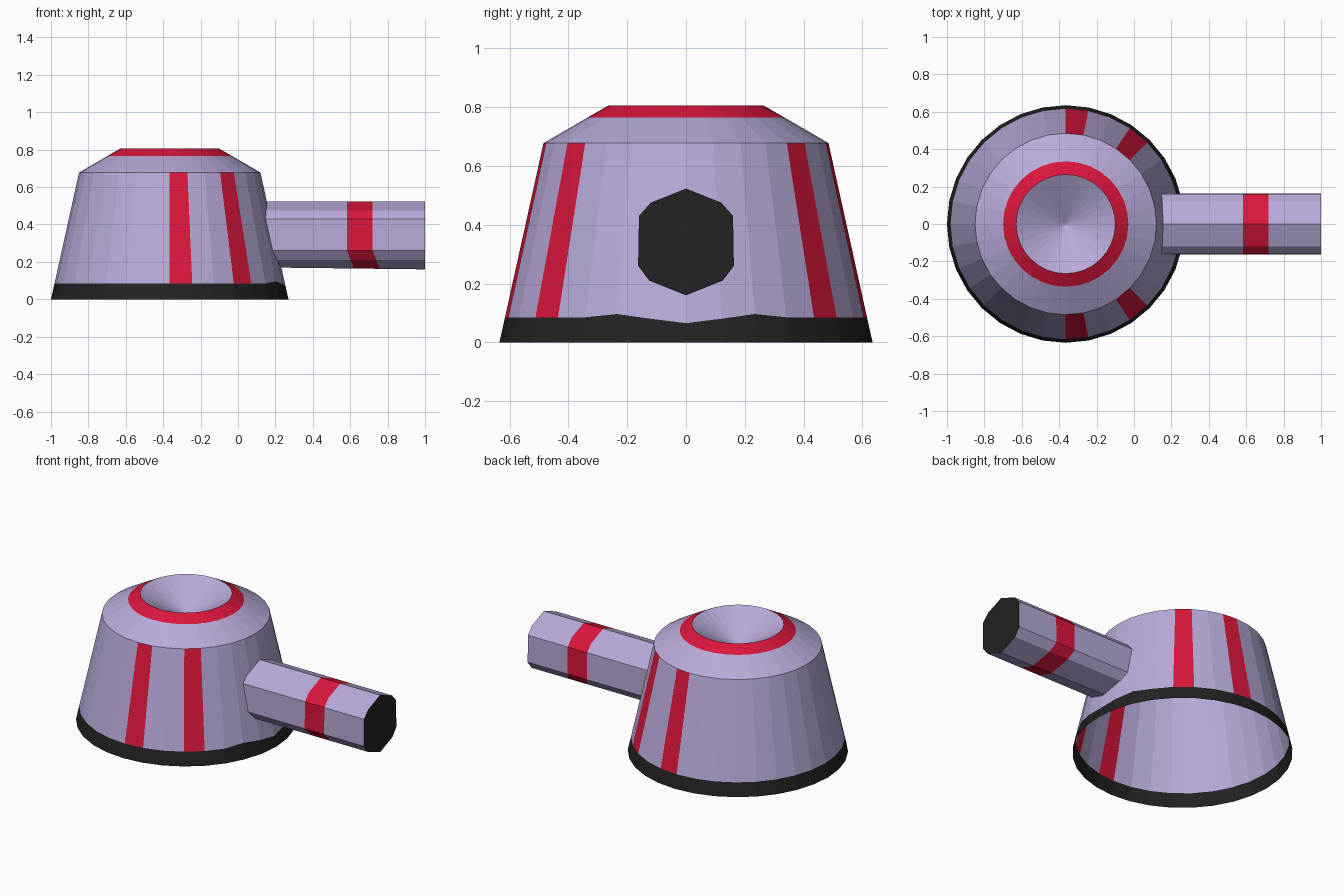
import bpy, bmesh, math
from mathutils import Vector

if "Cube" in bpy.data.objects:
    bpy.data.objects.remove(bpy.data.objects["Cube"])

SEG = 32
CX = -0.365


def material(name, rgb):
    m = bpy.data.materials.new(name)
    m.diffuse_color = (*rgb, 1)
    m.use_nodes = True
    m.node_tree.nodes["Principled BSDF"].inputs["Base Color"].default_value = m.diffuse_color
    return m


LILAC = material("lilac", (0.48, 0.40, 0.69))
RED = material("red", (0.71, 0.008, 0.045))
BLACK = material("black", (0.016, 0.016, 0.016))


def finish(bm, name, mats):
    bmesh.ops.remove_doubles(bm, verts=bm.verts, dist=1e-5)
    me = bpy.data.meshes.new(name)
    bm.to_mesh(me)
    bm.free()
    for m in mats:
        me.materials.append(m)
    ob = bpy.data.objects.new(name, me)
    bpy.context.collection.objects.link(ob)
    return ob


def bridge(bm, rings, mat=lambda level, i: 0):
    for k, (a, b) in enumerate(zip(rings, rings[1:])):
        n = len(a)
        for i in range(n):
            j = (i + 1) % n
            corners = [v for v in (a[i], a[j], b[j], b[i])]
            f = bm.faces.new(corners)
            f.material_index = mat(k, i)


# wavy seam between base trim and wall, dipping below the handle
LIP = {0: -0.02, 1: -0.005, 2: 0.011}


def lathe(profile, wavy=None, mat=lambda level, i: 0):
    bm = bmesh.new()
    rings = []
    for k, (r, z) in enumerate(profile):
        ring = []
        for i in range(SEG):
            dz = LIP.get(min(i, SEG - i), 0) if k == wavy else 0
            rr = r - dz * 0.22
            a = 2 * math.pi * i / SEG
            ring.append(bm.verts.new((CX + rr * math.cos(a), rr * math.sin(a), z + dz)))
        rings.append(ring)
    bridge(bm, rings, mat)
    return bm


# black base trim (open underneath)
finish(lathe([(0.635, 0), (0.616, 0.085)], wavy=1), "base_trim", [BLACK])

# handle cross-section (y, z), counter-clockwise seen from +x
half = [(0.0, 0.16), (0.125, 0.21), (0.163, 0.26), (0.16, 0.43), (0.12, 0.475), (0.0, 0.523)]
section = half + [(-y, z) for y, z in half[-2:0:-1]]

# tapered wall with four red stripes
stripes = {4, 7, SEG - 5, SEG - 8}
wall = lathe([(0.616, 0.085), (0.485, 0.678)], wavy=0,
             mat=lambda k, i: 1 if i in stripes else 0)

# open the wall where the handle joins it
planes = []
for (y0, z0), (y1, z1) in zip(section, section[1:] + section[:1]):
    planes.append((Vector((0, y0, z0)), Vector((0, z1 - z0, y0 - y1)).normalized()))
for co, no in planes:
    faces = [f for f in wall.faces if f.calc_center_median().x > 0.08
             and abs(f.calc_center_median().y) < 0.3]
    geom = set(faces) | {e for f in faces for e in f.edges} | {v for f in faces for v in f.verts}
    bmesh.ops.bisect_plane(wall, geom=list(geom), plane_co=co, plane_no=no, dist=1e-5)
inside = [f for f in wall.faces if f.calc_center_median().x > 0.05
          and all((f.calc_center_median() - co).dot(no) < 0 for co, no in planes)]
bmesh.ops.delete(wall, geom=inside, context='FACES')
finish(wall, "body_wall", [LILAC, RED])

# sloping shoulder, red rim and sunken conical dish
finish(lathe([(0.485, 0.678), (0.335, 0.765)]), "shoulder", [LILAC])
finish(lathe([(0.335, 0.765), (0.265, 0.805)]), "top_rim", [RED])
finish(lathe([(0.265, 0.805), (0.0, 0.655)]), "top_dish", [LILAC])

# handle: starts on the wall, red band with slanted underside
bm = bmesh.new()
rings = []
for station in (None, 0.583, 0.72, 1.0):
    ring = []
    for y, z in section:
        if station is None:
            r = 0.635 - 0.221 * z
            x = CX + math.sqrt(r * r - y * y) - 0.006
        elif station < 1:
            x = station + max(0, 0.26 - z) * 0.38
        else:
            x = station
        drop = 0.012 * (1 - x) if z < 0.2 else 0
        ring.append(bm.verts.new((x, y, z + drop)))
    rings.append(ring)
bridge(bm, rings, lambda k, i: 1 if k == 1 else 0)
finish(bm, "handle", [LILAC, RED])

# black end of the handle
bm = bmesh.new()
bm.faces.new([bm.verts.new((1.0, y, z)) for y, z in section])
finish(bm, "handle_end", [BLACK])
